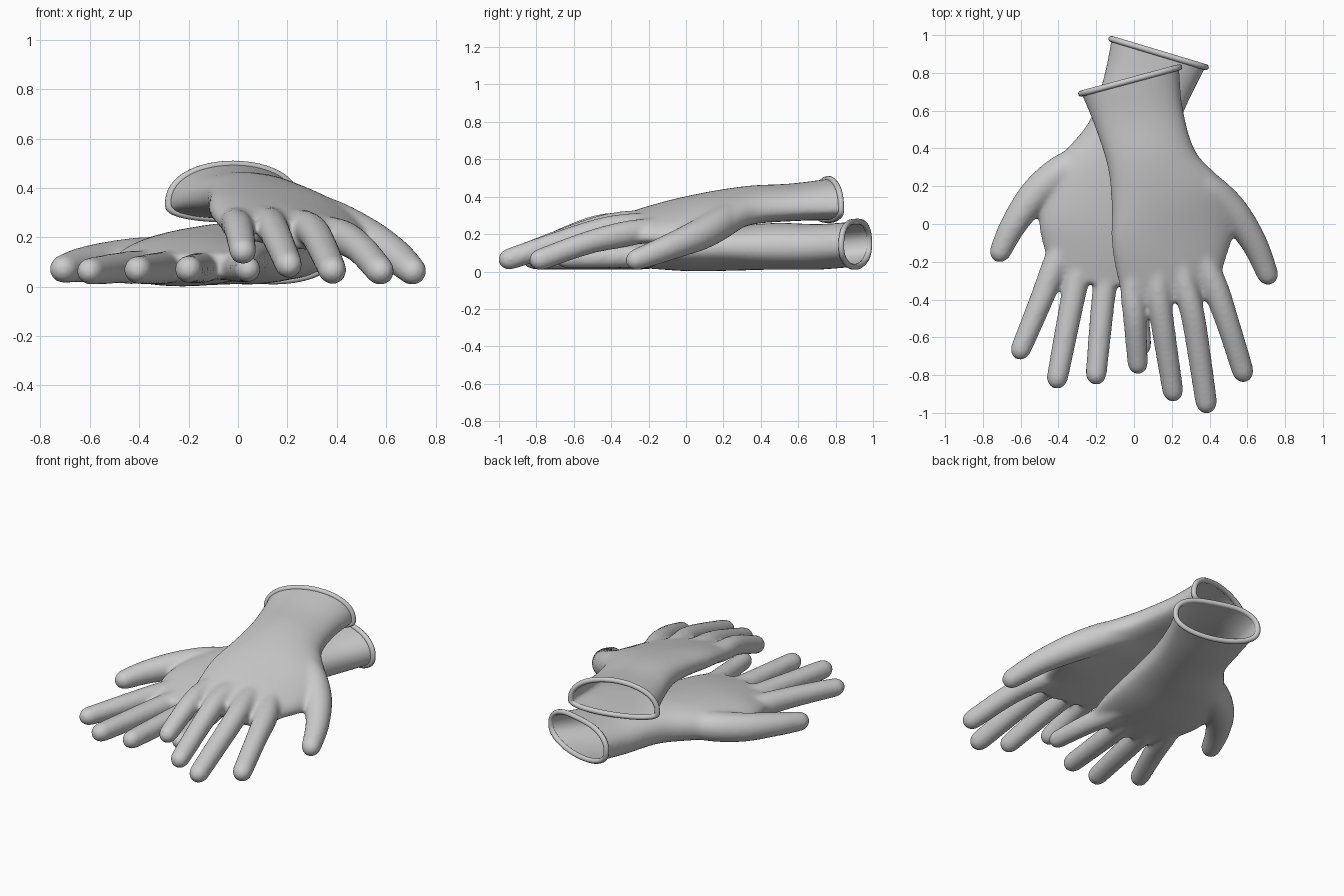
import bpy, bmesh, math
from mathutils import Vector

if "Cube" in bpy.data.objects:
    bpy.data.objects.remove(bpy.data.objects["Cube"])

SEG = 40


def spline(rows, steps=8):
    """Catmull-Rom through rows of numbers."""
    out = []
    for i in range(len(rows) - 1):
        p = [rows[max(0, min(len(rows) - 1, i + k))] for k in (-1, 0, 1, 2)]
        for s in range(steps):
            t = s / steps
            out.append([0.5 * (2 * b + (c - a) * t + (2 * a - 5 * b + 4 * c - d) * t * t
                               + (3 * b - a - 3 * c + d) * t ** 3) for a, b, c, d in zip(*p)])
    out.append(list(rows[-1]))
    return out


def section_ring(row, n=SEG):
    """Cross-section from left edge, right edge, rise, drop and dent in the top."""
    L, R = Vector(row[0:3]), Vector(row[3:6])
    up, down, dent = row[6:9]
    pts = []
    for k in range(n):
        a = 2 * math.pi * k / n
        s = math.sin(a)
        z = math.copysign(abs(s) ** 0.85, s) * (up if s > 0 else down)
        if s > 0:
            z *= 1 - dent * s ** 6
        pts.append((L + R) / 2 + (R - L) / 2 * math.cos(a) + Vector((0, 0, z)))
    return pts


def loft(bm, rings):
    vs = [[bm.verts.new(p) for p in r] for r in rings]
    n = len(vs[0])
    for a, b in zip(vs, vs[1:]):
        for k in range(n):
            bm.faces.new((a[k], a[(k + 1) % n], b[(k + 1) % n], b[k]))
    bm.faces.new(vs[0][::-1])
    bm.faces.new(vs[-1])


def finger(bm, pts):
    """Tapered tube along (x, y, z, radius) points with a round tip."""
    path = spline(pts)
    d = (Vector(path[-1][:3]) - Vector(path[-2][:3])).normalized()
    r0 = path[-1][3]
    tip = Vector(path[-1][:3])
    for k in range(1, 8):
        a = k / 8 * math.pi / 2
        path.append([*(tip + d * r0 * 1.2 * math.sin(a)), r0 * math.cos(a)])
    rings = []
    for i, p in enumerate(path):
        t = Vector(path[min(i + 1, len(path) - 1)][:3]) - Vector(path[max(i - 1, 0)][:3])
        side = t.cross(Vector((0, 0, 1))).normalized()
        nrm = side.cross(t).normalized()
        r = p[3] + 0.003 * p[3] / r0
        rings.append([Vector(p[:3]) + r * (side * math.cos(b) + nrm * math.sin(b))
                      for b in (2 * math.pi * k / 24 for k in range(24))])
    loft(bm, rings)


def glove(name, body, fingers):
    bm = bmesh.new()
    # hand and sleeve, extended past the cuff so it can be trimmed open
    extra = [a + (a - b) * 0.35 for a, b in zip(body[0], body[1])]
    loft(bm, [section_ring(r) for r in spline([extra] + body)])
    for f in fingers:
        finger(bm, f)
    bmesh.ops.recalc_face_normals(bm, faces=bm.faces)
    me = bpy.data.meshes.new(name)
    bm.to_mesh(me)
    bm.free()
    ob = bpy.data.objects.new(name, me)
    bpy.context.collection.objects.link(ob)
    # fuse and soften
    m = ob.modifiers.new("fuse", 'REMESH')
    m.mode = 'VOXEL'
    m.voxel_size = 0.011
    m = ob.modifiers.new("soften", 'SMOOTH')
    m.factor = 0.5
    m.iterations = 24
    dg = bpy.context.evaluated_depsgraph_get()
    fused = bpy.data.meshes.new_from_object(ob.evaluated_get(dg))
    ob.modifiers.clear()
    # trim the cuff open
    L, R = Vector(body[0][0:3]), Vector(body[0][3:6])
    n = Vector((L.y - R.y, R.x - L.x, 0)).normalized()
    bm = bmesh.new()
    bm.from_mesh(fused)
    bmesh.ops.bisect_plane(bm, geom=bm.verts[:] + bm.edges[:] + bm.faces[:], dist=1e-5,
                           plane_co=L, plane_no=n, clear_outer=True)
    for f in bm.faces:
        f.smooth = True
    bm.to_mesh(me)
    bm.free()
    s = ob.modifiers.new("thickness", 'SOLIDIFY')
    s.thickness = 0.01
    s.offset = -1
    # rolled rim
    cu = bpy.data.curves.new(name + "_cuff_rim", 'CURVE')
    cu.dimensions = '3D'
    cu.bevel_depth = 0.016
    cu.bevel_resolution = 3
    sp = cu.splines.new('POLY')
    pts = section_ring(body[0], 64)
    sp.points.add(len(pts) - 1)
    for q, p in zip(sp.points, pts):
        q.co = (*p, 1)
    sp.use_cyclic_u = True
    sp.use_smooth = True
    rim = bpy.data.objects.new(name + "_cuff_rim", cu)
    bpy.context.collection.objects.link(rim)


# upper glove, draped over the lower one
glove("upper_glove", [
    [-.28, .69, .33, .24, .83, .33, .165, .055, 0],
    [-.21, .52, .35, .26, .61, .33, .13, .07, 0],
    [-.14, .30, .36, .33, .38, .31, .12, .08, 0],
    [-.12, .10, .34, .49, .20, .23, .13, .08, 0],
    [-.12, -.10, .31, .53, -.01, .18, .12, .07, 0],
    [-.09, -.28, .27, .48, -.21, .18, .095, .06, 0],
    [-.05, -.43, .24, .42, -.40, .17, .06, .045, 0],
], [
    [(.02, -.12, .28, .045), (-.01, -.32, .26, .058), (.003, -.50, .235, .058), (.02, -.735, .145, .053)],
    [(.12, -.10, .28, .045), (.125, -.32, .26, .062), (.15, -.52, .218, .060), (.205, -.88, .09, .054)],
    [(.22, -.10, .27, .045), (.27, -.32, .245, .062), (.318, -.52, .205, .061), (.382, -.94, .068, .056)],
    [(.30, -.06, .25, .045), (.415, -.30, .205, .066), (.495, -.52, .155, .060), (.575, -.775, .065, .056)],
    [(.13, .34, .33, .05), (.33, .23, .285, .080), (.50, .09, .205, .082), (.63, -.09, .13, .068),
     (.705, -.26, .065, .056)],
])

# lower glove, lying flat
glove("lower_glove", [
    [-.12, .98, .15, .38, .83, .14, .135, .12, .1],
    [-.16, .78, .13, .28, .63, .13, .13, .12, .05],
    [-.24, .54, .13, .20, .42, .13, .13, .12, 0],
    [-.43, .30, .11, .15, .20, .13, .12, .115, 0],
    [-.50, .05, .095, .12, .00, .12, .105, .105, 0],
    [-.48, -.12, .085, .09, -.18, .11, .08, .085, 0],
    [-.41, -.30, .075, .05, -.34, .09, .05, .055, 0],
], [
    [(-.06, .0, .10, .045), (-.02, -.22, .085, .060), (.02, -.45, .075, .055), (.04, -.64, .07, .050)],
    [(-.13, .0, .10, .045), (-.14, -.22, .08, .060), (-.165, -.42, .075, .060), (-.20, -.79, .07, .054)],
    [(-.22, .0, .10, .045), (-.28, -.20, .08, .062), (-.325, -.40, .075, .062), (-.405, -.81, .068, .055)],
    [(-.32, .04, .09, .045), (-.405, -.18, .08, .064), (-.49, -.40, .075, .060), (-.598, -.66, .063, .053)],
    [(-.15, .40, .12, .05), (-.35, .30, .115, .082), (-.51, .17, .10, .082), (-.635, 0, .088, .068),
     (-.705, -.14, .072, .056)],
])
